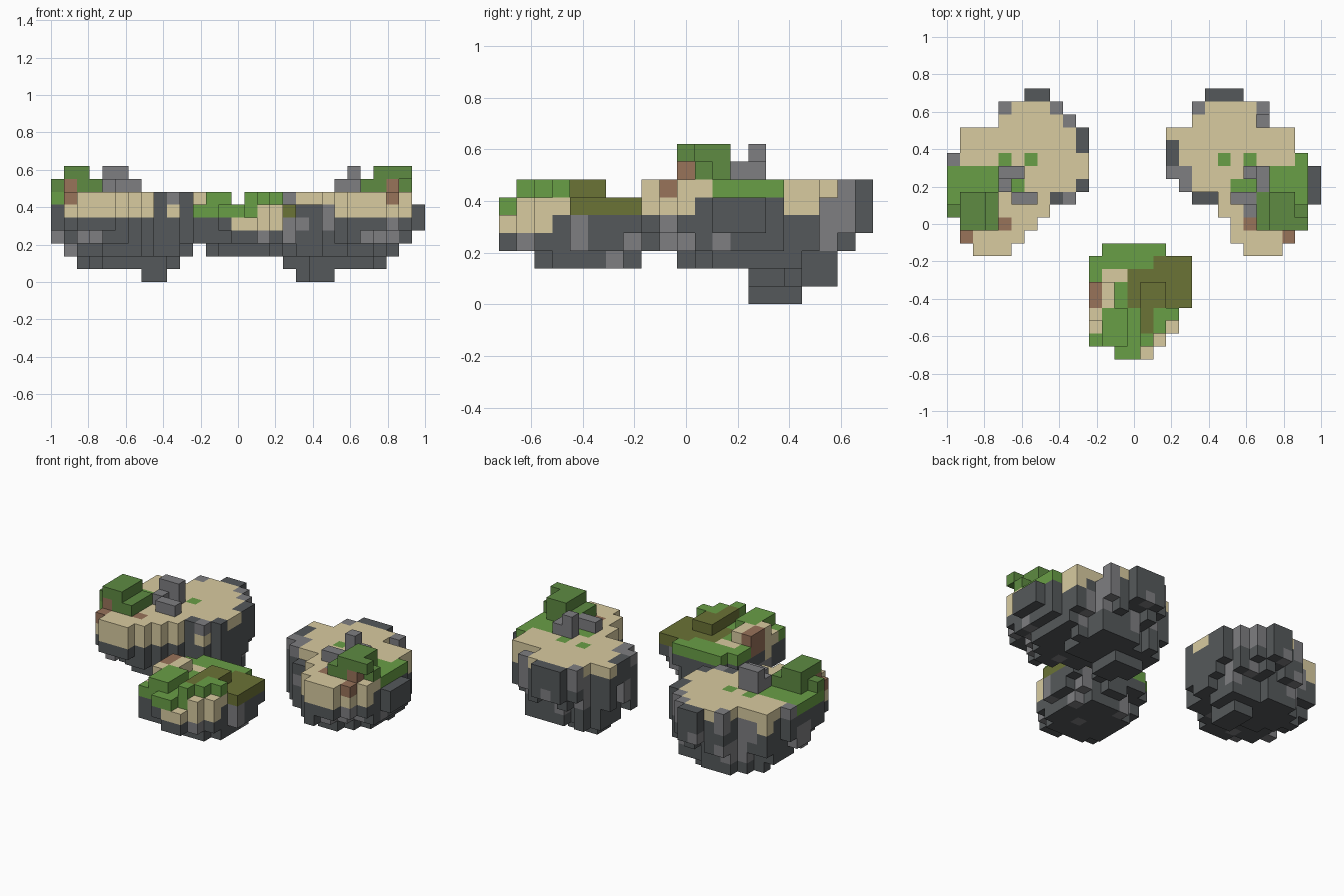
import bpy, bmesh, random
from mathutils import Vector

cube = bpy.data.objects.get("Cube")
if cube:
    bpy.data.objects.remove(cube, do_unlink=True)

random.seed(7)
V = 2 / 29                                   # block size
ORIGIN = Vector((-1, -10.5 * V, 0))
UNIT = [Vector((1, 0, 0)), Vector((0, 1, 0)), Vector((0, 0, 1))]


# Flat colours
def linear(c):
    c /= 255
    return c / 12.92 if c <= 0.04045 else ((c + 0.055) / 1.055) ** 2.4


NAMES = ["dark_rock", "grey_rock", "sand", "grass", "leaf", "olive_moss", "brown_wood"]
COLOURS = [(85, 89, 91), (126, 126, 129), (216, 203, 160), (105, 159, 70),
           (94, 139, 66), (107, 115, 54), (152, 115, 90)]
ROCK, GREY, SAND, GRASS, LEAF, OLIVE, WOOD = range(len(NAMES))
MATERIALS = []
for name, rgb in zip(NAMES, COLOURS):
    mat = bpy.data.materials.new(name)
    mat.use_nodes = True
    colour = (*[linear(c) for c in rgb], 1)
    mat.diffuse_color = colour
    shader = mat.node_tree.nodes["Principled BSDF"]
    shader.inputs["Base Color"].default_value = colour
    shader.inputs["Roughness"].default_value = 0.9
    MATERIALS.append(mat)


# Turn a dictionary of blocks into one mesh of its exposed faces
def build(name, blocks):
    bm = bmesh.new()
    corners = {}

    def corner(p):
        key = tuple(round(c) for c in p)
        if key not in corners:
            corners[key] = bm.verts.new(ORIGIN + Vector(key) * V)
        return corners[key]

    for cell, colour in blocks.items():
        base = Vector(cell)
        for axis in range(3):
            n, u, w = (UNIT[(axis + s) % 3] for s in range(3))
            for side in (0, 1):
                beside = base + n * (2 * side - 1)
                if tuple(round(c) for c in beside) in blocks:
                    continue
                p = base + n * side
                quad = [p, p + u, p + u + w, p + w]
                if not side:
                    quad.reverse()
                bm.faces.new([corner(q) for q in quad]).material_index = colour
    mesh = bpy.data.meshes.new(name)
    bm.to_mesh(mesh)
    bm.free()
    for mat in MATERIALS:
        mesh.materials.append(mat)
    obj = bpy.data.objects.new(name, mesh)
    bpy.context.collection.objects.link(obj)


# Fill a box of blocks, ends included
def box(blocks, colour, xs, ys, zs):
    for x in range(xs[0], xs[1] + 1):
        for y in range(ys[0], ys[1] + 1):
            for z in range(zs[0], zs[1] + 1):
                blocks[x, y, z] = colour


# Recolour blocks that already exist at one height
def paint(blocks, colour, z, *patches):
    for xa, xb, ya, yb in patches:
        for (x, y, h) in blocks:
            if h == z and xa <= x <= xb and ya <= y <= yb:
                blocks[x, y, h] = colour


# Island body: row spans give the plan, ovals taper the rock below,
# and each column hangs down by a slightly uneven amount
def island(first_row, spans, ovals, top):
    blocks = {}
    for y, (a, b) in enumerate(spans, first_row):
        for x in range(a, b + 1):
            limit = 1 - random.choice((0, 0, 0, 0.2, 0.3))
            for z in range(top, -1, -1):
                if z < top - 1:
                    if z not in ovals:
                        break
                    cx, cy, rx, ry = ovals[z]
                    if ((x - cx) / rx) ** 2 + ((y - cy) / ry) ** 2 > limit:
                        break
                blocks[x, y, z] = SAND if z == top else ROCK
    # Scattered paler stones and the sand hanging over the front
    front = first_row + 3
    for (x, y, z) in list(blocks):
        if z == top - 1 and (y < front or random.random() < 0.08):
            blocks[x, y, z] = SAND
        elif 2 < z < top and random.random() < 0.14:
            for h in (z, z - 1):
                if blocks.get((x, y, h)) == ROCK:
                    blocks[x, y, h] = GREY
    return blocks


# Rocky rim along the inner and back edges of a side island
def rim(blocks, spans, inner):
    for y, span in enumerate(spans, 8):
        ends = []
        if y > 12:
            ends.append(span[inner])
        if y > 18:
            ends += range(span[0], span[1] + 1) if y == 20 else span
        for x in ends:
            colour = GREY if y in (18, 19) else ROCK
            for z in (5, 6):
                if (x, y, z) in blocks:
                    blocks[x, y, z] = colour


# Right island
spans = [(2, 4), (1, 5), (1, 6), (0, 7), (0, 9), (0, 10), (0, 10), (0, 10),
         (1, 10), (1, 10), (4, 9), (4, 8), (6, 7)]
ovals = {0: (7.5, 15, 1, 1.8), 1: (5.6, 16, 4.2, 2.7), 2: (5.5, 14, 5.1, 4.8),
         3: (5.2, 13.8, 6, 6.2), 4: (5, 14, 6.6, 7.4)}
land = island(8, spans, ovals, 6)
rim(land, spans, 1)
paint(land, SAND, 6, (10, 10, 14, 15))
paint(land, GRASS, 6, (0, 3, 10, 14), (4, 4, 15, 15), (6, 6, 15, 15), (4, 5, 13, 13))
paint(land, WOOD, 6, (1, 1, 9, 9), (4, 4, 10, 10))
paint(land, GREY, 6, (0, 0, 15, 15), (9, 9, 12, 12))
paint(land, ROCK, 6, (8, 8, 12, 12))
build("right_island", land)

bush = {}
box(bush, LEAF, (0, 3), (11, 12), (7, 7))
box(bush, LEAF, (2, 3), (10, 10), (7, 7))
box(bush, LEAF, (1, 2), (10, 12), (8, 8))
bush[1, 10, 7] = WOOD
del bush[0, 12, 7]
build("right_bush", bush)

stone = {}
box(stone, GREY, (4, 5), (14, 14), (7, 8))
box(stone, GREY, (4, 4), (13, 13), (7, 7))
box(stone, GREY, (5, 6), (12, 12), (7, 7))
build("right_boulder", stone)

# Left island
spans = [(23, 25), (22, 26), (22, 27), (21, 27), (19, 28), (18, 28), (17, 28),
         (17, 27), (17, 26), (17, 26), (19, 24), (19, 24), (20, 22)]
ovals = {0: (20, 15, 1.7, 1.8), 1: (21.5, 16, 4.2, 2.7), 2: (21.5, 14, 5.1, 4.8),
         3: (21.8, 13.8, 6, 6.2), 4: (22.5, 14, 6.8, 7.4)}
land = island(8, spans, ovals, 6)
rim(land, spans, 0)
paint(land, SAND, 6, (17, 17, 17, 17), (19, 19, 18, 18))
paint(land, GRASS, 6, (24, 26, 10, 14), (27, 27, 12, 15), (21, 21, 15, 15),
      (23, 23, 15, 15), (22, 23, 13, 13))
paint(land, WOOD, 6, (26, 26, 9, 9), (23, 23, 10, 10))
paint(land, GREY, 6, (23, 23, 11, 11), (17, 18, 13, 14))
# Rim stones that sit one block lower than the sand
for x, y, colour in [(28, 12, ROCK), (28, 13, ROCK), (28, 14, ROCK),
                     (19, 12, ROCK), (20, 12, ROCK), (24, 18, GREY)]:
    del land[x, y, 6]
    land[x, y, 5] = colour
build("left_island", land)

bush = {}
box(bush, LEAF, (24, 26), (11, 12), (7, 7))
box(bush, LEAF, (24, 25), (10, 10), (7, 7))
box(bush, LEAF, (25, 26), (10, 12), (8, 8))
bush[27, 11, 7] = bush[27, 10, 8] = LEAF
bush[26, 10, 7] = WOOD
build("left_bush", bush)

stone = {}
box(stone, GREY, (23, 24), (14, 14), (7, 7))
box(stone, GREY, (23, 23), (14, 14), (8, 8))
box(stone, GREY, (24, 24), (13, 13), (7, 7))
box(stone, GREY, (22, 23), (12, 12), (7, 7))
build("left_boulder", stone)

# Front island, lower and grassier
spans = [(13, 15), (11, 16), (11, 17), (11, 17)] + [(11, 18)] * 4 + [(12, 16)]
ovals = {2: (14.5, 4.5, 3.3, 3.3), 3: (14.5, 3.6, 4.3, 4.5), 4: (14.5, 4, 4.9, 5.3)}
land = island(0, spans, ovals, 5)
paint(land, GRASS, 5, (11, 16, 7, 8), (11, 11, 6, 6), (12, 15, 1, 2), (16, 16, 2, 2),
      (13, 14, 0, 5), (11, 11, 1, 1))
paint(land, OLIVE, 5, (16, 18, 4, 7), (14, 18, 4, 6))
paint(land, WOOD, 5, (11, 11, 4, 5))
# Sand shows one block further down along the front right
paint(land, SAND, 4, (14, 17, 0, 2))
paint(land, ROCK, 4, (11, 13, 0, 2))
del land[15, 0, 5]
build("front_island", land)

# Raised ground on the front island
mound = {}
box(mound, OLIVE, (15, 16), (4, 5), (6, 6))
box(mound, GRASS, (15, 16), (1, 3), (6, 6))
box(mound, GRASS, (17, 17), (3, 3), (6, 6))
box(mound, OLIVE, (15, 15), (2, 3), (6, 6))
del mound[16, 1, 6]
build("front_moss_mound", mound)
mound = {}
box(mound, SAND, (11, 12), (3, 5), (6, 6))
box(mound, GRASS, (12, 13), (1, 3), (6, 6))
box(mound, WOOD, (11, 11), (4, 5), (6, 6))
build("front_sand_mound", mound)
